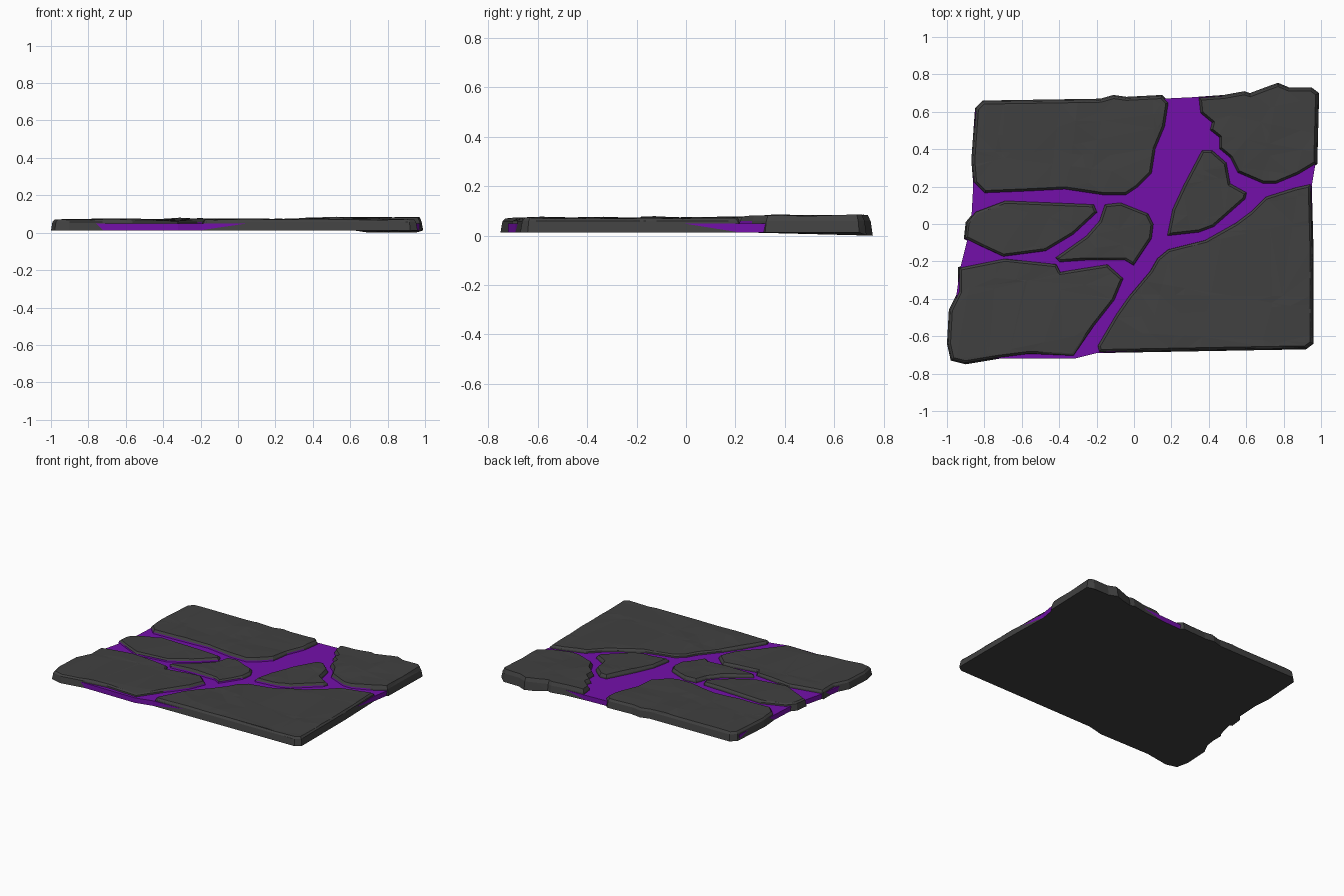
import bpy
import bmesh
import random
from mathutils import Vector, noise

random.seed(4)
cube = bpy.data.objects.get("Cube")
if cube:
    bpy.data.objects.remove(cube, do_unlink=True)

BOTTOM = 0.012      # underside height
LAVA_TOP = 0.048    # level of the glowing floor
SHOULDER = 0.058    # where the stone wall starts its chamfer
TOP = 0.07          # nominal stone top


def make_material(name, colour):
    mat = bpy.data.materials.new(name)
    mat.use_nodes = True
    mat.diffuse_color = (*colour, 1)
    shader = next(n for n in mat.node_tree.nodes if n.type == 'BSDF_PRINCIPLED')
    shader.inputs["Base Color"].default_value = (*colour, 1)
    shader.inputs["Roughness"].default_value = 0.9
    return mat


stone_mat = make_material("dark_stone", (0.052, 0.052, 0.052))
lava_mat = make_material("purple_lava", (0.175, 0.005, 0.40))


def outline_face(bm, outline, height):
    """One upward face from an outline given in hundredths."""
    verts = [bm.verts.new((x / 100, y / 100, height)) for x, y in outline]
    face = bm.faces.new(verts)
    face.normal_update()
    if face.normal.z < 0:
        face.normal_flip()
    return face


def finish(bm, name):
    mesh = bpy.data.meshes.new(name)
    bm.to_mesh(mesh)
    bm.free()
    mesh.materials.append(stone_mat)
    mesh.materials.append(lava_mat)
    obj = bpy.data.objects.new(name, mesh)
    bpy.context.collection.objects.link(obj)
    return obj


def top_faces(bm):
    return [f for f in bm.faces if all(v.co.z > TOP - 0.001 for v in f.verts)]


def facet_top(bm):
    """Cut the flat top into irregular cells."""
    for axis in range(2):
        position = -1.0
        while position < 1.0:
            position += random.uniform(0.08, 0.13)
            point, normal = Vector((0, 0, 0)), Vector((0, 0, 0))
            point[axis] = position
            normal[axis] = 1
            normal[1 - axis] = random.uniform(-0.25, 0.25)
            faces = top_faces(bm)
            edges = {e for f in faces for e in f.edges}
            verts = {v for f in faces for v in f.verts}
            bmesh.ops.bisect_plane(bm, geom=[*faces, *edges, *verts],
                                   plane_co=point, plane_no=normal, dist=0.002)


def stone(name, lift, outline):
    """Paving slab with tapered walls, a chamfer and a rough faceted top."""
    bm = bmesh.new()
    top = outline_face(bm, outline, BOTTOM)
    for height, inset in ((SHOULDER, 0.008), (TOP, 0.011)):
        bmesh.ops.inset_region(bm, faces=[top], thickness=inset,
                               use_boundary=True, use_even_offset=True)
        for v in top.verts:
            v.co.z = height
    rim = [e for e in bm.edges if e.is_boundary]
    bmesh.ops.holes_fill(bm, edges=rim, sides=0)
    bmesh.ops.recalc_face_normals(bm, faces=bm.faces[:])
    # lava clings to the lower walls that face the front inside the cracks
    for f in bm.faces:
        f.normal_update()
        c = f.calc_center_median()
        low = f.normal.z < 0.5 and BOTTOM < c.z < SHOULDER - 0.005
        if low and f.normal.y < -0.3 and abs(c.y) < 0.6 and abs(c.x) < 0.9:
            f.material_index = 1
    facet_top(bm)
    for v in bm.verts:
        if v.co.z > TOP - 0.001:
            p = Vector((v.co.x, v.co.y, lift * 50)) * 5
            v.co.z += lift + 0.008 * noise.noise(p) + 0.004 * noise.noise(p * 3)
        elif v.co.z < BOTTOM + 0.001 and v.co.y > 0.72 and v.co.x > 0.6:
            v.co.z = 0    # sagging back corner reaches the ground
    bmesh.ops.triangulate(bm, faces=bm.faces[:])
    finish(bm, name)


# glowing floor between the stones, with a plain stone underside
bm = bmesh.new()
floor = outline_face(bm, [
    (-85, 60), (-80, 65), (15, 67), (36, 68), (95, 70), (97, 32), (95, 20),
    (95, -64), (-20, -69), (-32, -72), (-95, -72), (-98, -60), (-93, -24),
    (-89, -8), (-87, 2), (-86, 20)], BOTTOM)
raised = bmesh.ops.extrude_face_region(bm, geom=[floor], use_keep_orig=True)
for item in raised["geom"]:
    if isinstance(item, bmesh.types.BMVert):
        item.co.z = LAVA_TOP
bmesh.ops.recalc_face_normals(bm, faces=bm.faces[:])
for f in bm.faces:
    f.normal_update()
    f.material_index = 0 if f.normal.z < -0.5 else 1
finish(bm, "lava_floor")

# the seven paving stones
stone("back_right_stone", 0.003, [
    (-85, 62), (-81, 66), (-18, 67), (-11, 69), (-4, 68), (15, 69), (19, 65),
    (17, 52), (12, 40), (10, 27), (2, 19), (-4, 15), (-17, 15), (-37, 18),
    (-56, 17), (-80, 16), (-86, 22), (-87, 34)])
stone("back_left_stone", 0.010, [
    (34, 68), (48, 69), (59, 71), (62, 70), (70, 73), (77, 75.5), (83, 73),
    (95, 73), (99, 70), (98, 32), (88, 26), (76, 21), (69, 21), (55, 27),
    (51, 35), (45, 40), (45, 46), (40, 50), (41, 54), (35, 59)])
stone("front_left_stone", 0.001, [
    (95, 22), (86, 20), (70, 15), (62, 7), (54, 1), (38, -8), (18, -13),
    (12, -18), (8, -25), (-3, -38), (-10, -48), (-20, -65), (-19, -69),
    (92, -67), (96, -64), (96, -14)])
stone("front_right_stone", 0.0, [
    (-94, -23), (-69, -18), (-60, -19), (-41, -21), (-39, -25), (-14, -21),
    (-5, -29), (-10, -41), (-21, -55), (-32, -71), (-56, -70), (-72, -72),
    (-90, -75), (-98, -73), (-100, -64), (-99, -46), (-94, -36)])
stone("middle_right_stone", -0.001, [
    (-90, 1), (-85, 7), (-69, 13), (-45, 12), (-21, 11), (-19, 6), (-32, -6),
    (-47, -15), (-70, -18), (-83, -12), (-91, -8)])
stone("middle_stone", 0.002, [
    (-16, 11), (-7, 12), (8, 6), (11, 0), (10, -8), (0, -23), (-5, -20),
    (-26, -20), (-40, -21), (-43, -18), (-26, -6), (-19, 2)])
stone("wedge_stone", 0.004, [
    (36, 40), (42, 40), (50, 33), (52, 22), (61, 17), (60, 13), (43, -2),
    (35, -5), (17, -7), (20, 8), (26, 21)])
